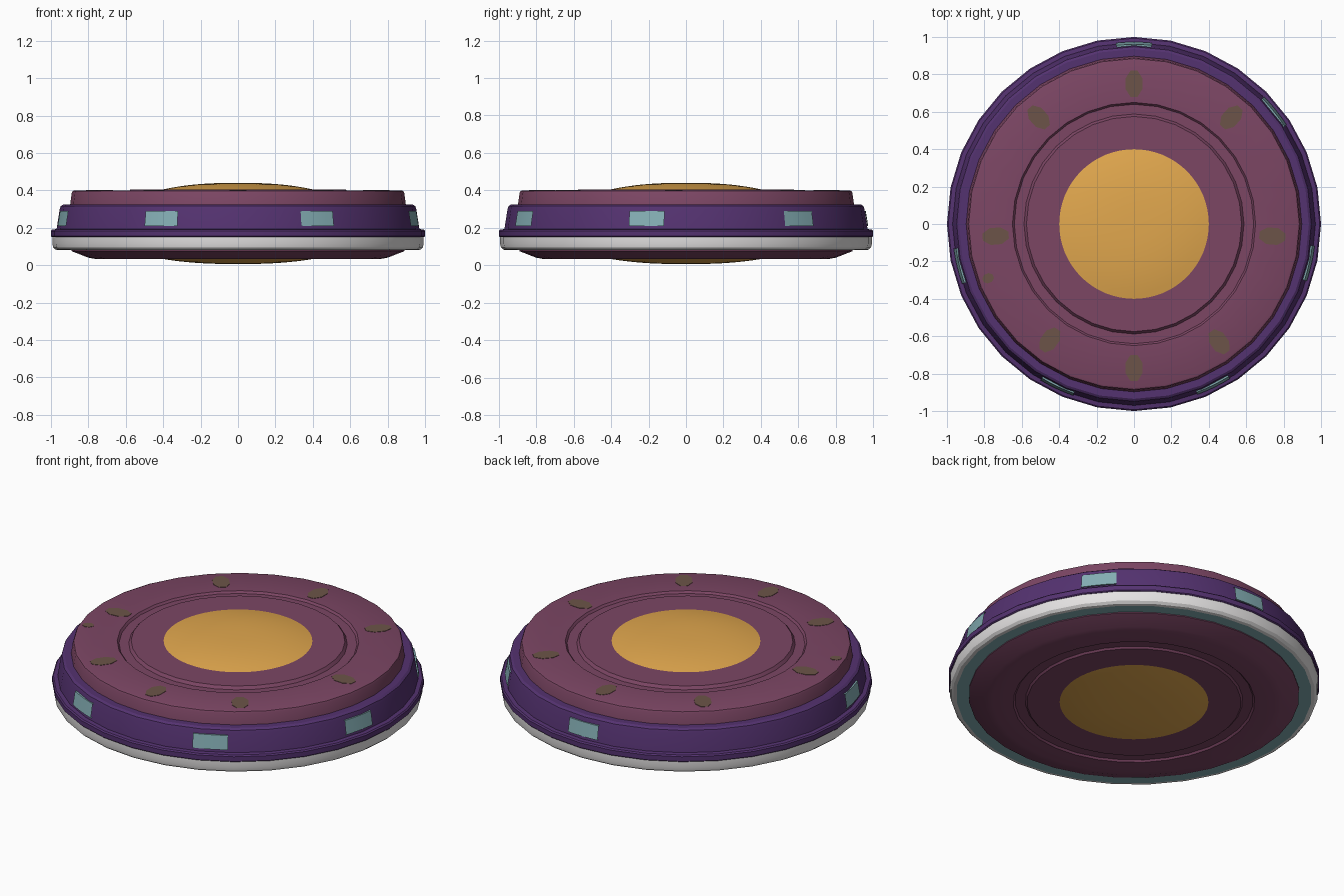
import bpy, bmesh, math
from math import sin, cos, radians, pi

if "Cube" in bpy.data.objects:
    bpy.data.objects.remove(bpy.data.objects["Cube"])


def material(name, srgb):
    m = bpy.data.materials.new(name)
    lin = [((c / 255 + 0.055) / 1.055) ** 2.4 for c in srgb]
    m.diffuse_color = (*lin, 1)
    m.use_nodes = True
    m.node_tree.nodes["Principled BSDF"].inputs["Base Color"].default_value = m.diffuse_color
    return m


PLUM = material("plum", (124, 70, 100))
PURPLE = material("deep purple", (84, 50, 112))
WHITE = material("off white", (228, 226, 226))
TEAL = material("pale teal", (132, 174, 180))
GOLD = material("gold", (226, 168, 78))
OLIVE = material("olive brown", (108, 84, 72))


def finish(name, bm, mat, smooth=30):
    me = bpy.data.meshes.new(name)
    bm.to_mesh(me)
    bm.free()
    me.materials.append(mat)
    ob = bpy.data.objects.new(name, me)
    bpy.context.collection.objects.link(ob)
    bpy.ops.object.select_all(action='DESELECT')
    ob.select_set(True)
    bpy.context.view_layer.objects.active = ob
    bpy.ops.object.shade_smooth_by_angle(angle=radians(smooth))
    return ob


def lathe(name, profile, mat, sides=32, start=0, sweep=360):
    """Spin (r, z) points, listed bottom -> outside -> top, about z."""
    bm = bmesh.new()
    full = sweep == 360
    count = sides if full else sides + 1
    rows = []
    for r, z in profile:
        if r == 0:
            rows.append([bm.verts.new((0, 0, z))] * count)
            continue
        row = []
        for j in range(count):
            a = radians(start + sweep * j / sides)
            row.append(bm.verts.new((r * cos(a), r * sin(a), z)))
        rows.append(row)
    for lo, hi in zip(rows, rows[1:]):
        for j in range(sides):
            k = (j + 1) % count
            quad = [lo[j], lo[k], hi[k], hi[j]]
            bm.faces.new(list(dict.fromkeys(quad)))
    return finish(name, bm, mat)


# Underside with its ring groove
lathe("lower_hull", [(0, .033), (.575, .033), (.585, .043), (.64, .043), (.65, .033),
                     (.76, .033), (.80, .04), (.89, .075), (.89, .085)], PLUM)
lathe("underside_ring", [(.885, .08), (.957, .08)], TEAL)

# Rounded white rim
lathe("white_rim", [(.955, .08), (.975, .083), (.988, .095), (.993, .115),
                    (.993, .15), (.95, .15)], WHITE)

# Purple band with lower lip
lathe("purple_band", [(.95, .15), (.995, .15), (1.0, .155), (1.0, .183), (.993, .19),
                      (.970, .193), (.953, .30), (.948, .315), (.935, .324), (.88, .324)], PURPLE)

# Top deck with its ring groove
lathe("top_deck", [(.898, .32), (.889, .385), (.884, .396), (.873, .40), (.65, .40),
                   (.64, .388), (.588, .388), (.575, .405), (0, .405)], PLUM)

# Shallow gold domes
N = 10
curve = [(.4 * i / N, 1 - (i / N) ** 2.5) for i in range(N + 1)]
lathe("lower_dome", [(r, .033 - .027 * h) for r, h in curve], GOLD, 64)
lathe("upper_dome", [(r, .405 + .035 * h) for r, h in reversed(curve)], GOLD, 64)

# Six windows around the band, leaving one gap at the back left
for i in range(6):
    mid = 90 - 51.3 * i
    half = 5.7
    lathe(f"window_{i + 1}", [(.96, .21), (.973, .21), (.960, .29), (.945, .29)],
          TEAL, 4, mid - half, 2 * half)


def spot(name, x, y, length, width):
    bm = bmesh.new()
    bmesh.ops.create_cone(bm, cap_ends=True, segments=8, radius1=.54, radius2=.54, depth=1)
    a = math.atan2(y, x)
    for v in bm.verts:
        c = math.atan2(v.co.y, v.co.x) + pi / 8
        px, py = .54 * cos(c) * length, .54 * sin(c) * width
        v.co = (x + px * cos(a) - py * sin(a), y + px * sin(a) + py * cos(a),
                .4 + v.co.z * .004)
    finish(name, bm, OLIVE)


# Worn olive spots on the deck
spots = [(0, .75), (.52, .57), (.74, -.065), (.455, -.63), (0, -.77),
         (-.45, -.62), (-.74, -.065), (-.51, .57)]
for i, (x, y) in enumerate(spots):
    spot(f"deck_spot_{i + 1}", x, y, .14, .09)
spot("small_deck_spot", -.78, -.29, .06, .05)
